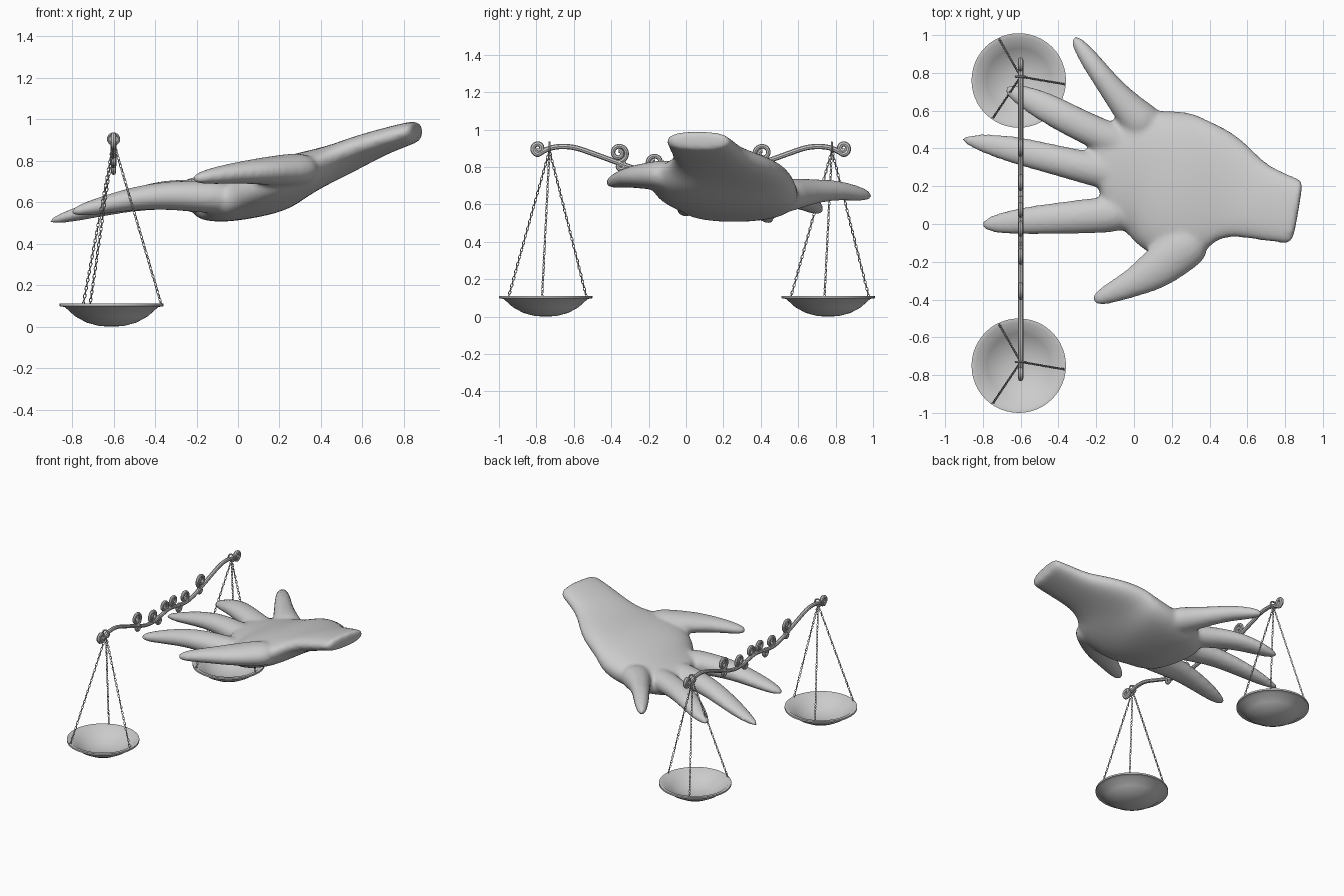
import bpy
import bmesh
from math import sin, cos, tau, pi, copysign
from mathutils import Vector, Matrix

default_cube = bpy.data.objects.get("Cube")
if default_cube:
    bpy.data.objects.remove(default_cube, do_unlink=True)

grey = bpy.data.materials.new("plain grey")
grey.use_nodes = True
grey.diffuse_color = (0.6, 0.6, 0.6, 1)
grey.node_tree.nodes["Principled BSDF"].inputs["Base Color"].default_value = grey.diffuse_color

BEAM_X = -0.6
BEAM_MID = 0.025


def finish(name, bm):
    """Turn a bmesh into a smooth shaded grey object."""
    bmesh.ops.recalc_face_normals(bm, faces=bm.faces)
    mesh = bpy.data.meshes.new(name)
    bm.to_mesh(mesh)
    bm.free()
    mesh.materials.append(grey)
    obj = bpy.data.objects.new(name, mesh)
    bpy.context.collection.objects.link(obj)
    smooth(obj)
    return obj


def smooth(obj):
    bpy.ops.object.select_all(action='DESELECT')
    obj.select_set(True)
    bpy.context.view_layer.objects.active = obj
    bpy.ops.object.shade_smooth_by_angle(angle=0.7)


def loft(bm, stations, power=1.0, sides=12):
    """Skin rounded sections; each station is x, y, z, half width, half height."""
    rings = []
    for i, (x, y, z, wide, high) in enumerate(stations):
        before = Vector(stations[max(i - 1, 0)][:2])
        after = Vector(stations[min(i + 1, len(stations) - 1)][:2])
        along = (after - before).normalized()
        side = Vector((along.y, -along.x, 0))
        ring = []
        for k in range(sides):
            c, s = cos(tau * k / sides), sin(tau * k / sides)
            u = copysign(abs(c) ** power, c) * wide
            v = copysign(abs(s) ** power, s) * high
            ring.append(bm.verts.new(Vector((x, y, z + v)) + side * u))
        rings.append(ring)
    for a, b in zip(rings, rings[1:]):
        for k in range(sides):
            n = (k + 1) % sides
            bm.faces.new((a[k], a[n], b[n], b[k]))
    bm.faces.new(rings[0])
    bm.faces.new(rings[-1])


# Open hand: palm, four fingers and thumb fused into one skin
palm = [
    (0.87, 0.06, 0.945, 0.17, 0.052), (0.85, 0.063, 0.94, 0.18, 0.055),
    (0.71, 0.1, 0.897, 0.2, 0.064), (0.6, 0.135, 0.855, 0.22, 0.072),
    (0.48, 0.195, 0.8, 0.305, 0.088), (0.36, 0.19, 0.75, 0.385, 0.108),
    (0.22, 0.195, 0.69, 0.42, 0.135), (0.08, 0.26, 0.645, 0.37, 0.125),
    (-0.05, 0.265, 0.61, 0.335, 0.11), (-0.16, 0.24, 0.605, 0.26, 0.1),
    (-0.2, 0.23, 0.605, 0.2, 0.07)]
fingers = {
    "index": [
        (0.0, 0.06, 0.62, 0.1, 0.09), (-0.2, 0.045, 0.63, 0.1, 0.08),
        (-0.4, 0.03, 0.635, 0.088, 0.068), (-0.6, 0.015, 0.6, 0.076, 0.052),
        (-0.74, 0.0, 0.567, 0.055, 0.036), (-0.81, -0.005, 0.552, 0.02, 0.018)],
    "middle": [
        (0.0, 0.25, 0.62, 0.1, 0.09), (-0.2, 0.285, 0.63, 0.095, 0.08),
        (-0.4, 0.335, 0.635, 0.083, 0.068), (-0.6, 0.385, 0.595, 0.08, 0.054),
        (-0.8, 0.43, 0.537, 0.058, 0.036), (-0.92, 0.45, 0.507, 0.016, 0.014)],
    "ring": [
        (0.0, 0.4, 0.62, 0.1, 0.09), (-0.15, 0.46, 0.635, 0.09, 0.08),
        (-0.3, 0.53, 0.645, 0.088, 0.07), (-0.45, 0.61, 0.635, 0.085, 0.058),
        (-0.59, 0.68, 0.59, 0.066, 0.042), (-0.69, 0.72, 0.562, 0.02, 0.02)],
    "little": [
        (0.1, 0.48, 0.64, 0.13, 0.1), (0.0, 0.58, 0.655, 0.1, 0.09),
        (-0.09, 0.68, 0.67, 0.075, 0.068), (-0.19, 0.81, 0.678, 0.06, 0.056),
        (-0.27, 0.92, 0.658, 0.05, 0.045), (-0.325, 0.995, 0.645, 0.022, 0.024)],
    "thumb": [
        (0.36, -0.06, 0.76, 0.12, 0.09), (0.22, -0.16, 0.755, 0.125, 0.08),
        (0.1, -0.255, 0.75, 0.11, 0.066), (-0.01, -0.315, 0.742, 0.078, 0.054),
        (-0.12, -0.365, 0.728, 0.06, 0.044), (-0.225, -0.41, 0.712, 0.034, 0.024)],
}
bm = bmesh.new()
loft(bm, palm, power=0.8)
for stations in fingers.values():
    loft(bm, stations)
hand = finish("hand", bm)
hand.modifiers.new("round", 'SUBSURF').levels = 2
skin = hand.modifiers.new("fuse", 'REMESH')
skin.mode = 'VOXEL'
skin.voxel_size = 0.014
skin.use_smooth_shade = True
relax = hand.modifiers.new("relax", 'SMOOTH')
relax.factor = 0.5
relax.iterations = 10


def tube(name, paths, radius):
    """Round bar along smooth paths of (distance, z) in the beam plane."""
    curve = bpy.data.curves.new(name, 'CURVE')
    curve.dimensions = '3D'
    curve.bevel_depth = radius
    curve.bevel_resolution = 2
    curve.resolution_u = 5
    curve.use_fill_caps = True
    for path in paths:
        spline = curve.splines.new('NURBS')
        spline.points.add(len(path) - 1)
        spline.use_endpoint_u = True
        spline.order_u = 3
        for point, (d, z) in zip(spline.points, path):
            point.co = (BEAM_X, BEAM_MID + d, z, 1)
    curve.materials.append(grey)
    obj = bpy.data.objects.new(name, curve)
    bpy.context.collection.objects.link(obj)
    bpy.ops.object.select_all(action='DESELECT')
    obj.select_set(True)
    bpy.context.view_layer.objects.active = obj
    bpy.ops.object.convert(target='MESH')
    smooth(obj)
    return obj


def spiral(d, z, radius, start, turns):
    """Inward curl around (d, z), from a start angle."""
    steps = 18
    path = []
    for i in range(steps + 1):
        t = i / steps
        r = radius * (1 - 0.75 * t)
        a = start + tau * turns * t
        path.append((d + r * cos(a), z + r * sin(a)))
    return path


# Balance beam, its two halves ending in small curls
half = [(0, 0.81), (0.1, 0.79), (0.2, 0.775), (0.3, 0.79), (0.42, 0.835),
        (0.53, 0.875), (0.63, 0.91), (0.73, 0.91), (0.79, 0.885)]
half += spiral(0.815, 0.9, 0.034, -pi / 2, 1.25)
mirrored = [(-d, z) for d, z in reversed(half[1:])]
tube("beam", [mirrored + half], 0.014)

# Scrolls decorating the beam
scrolls = [spiral(0.385, 0.875, 0.05, -pi / 2, -1.5),
           spiral(0.375, 0.805, 0.026, pi / 2, 1.2),
           spiral(0.19, 0.825, 0.046, -pi / 2, 1.5),
           spiral(0.12, 0.765, 0.03, pi / 2, -1.3),
           spiral(0.055, 0.845, 0.042, -pi / 2, -1.5)]
scrolls += [[(-d, z) for d, z in path] for path in scrolls]
tube("beam_scrolls", scrolls, 0.012)


def lathe(name, profile, centre):
    """Spin an (r, z) profile around a vertical axis."""
    bm = bmesh.new()
    verts = [bm.verts.new((r, 0, z)) for r, z in profile]
    edges = [bm.edges.new(pair) for pair in zip(verts, verts[1:])]
    bmesh.ops.spin(bm, geom=verts + edges, cent=(0, 0, 0), axis=(0, 0, 1),
                   angle=tau, steps=48, use_duplicate=False)
    bmesh.ops.remove_doubles(bm, verts=bm.verts, dist=0.0005)
    bmesh.ops.translate(bm, verts=bm.verts, vec=centre)
    return finish(name, bm)


def ring_mesh(major, minor, around, across):
    bpy.ops.mesh.primitive_torus_add(major_radius=major, minor_radius=minor,
                                     major_segments=around, minor_segments=across)
    obj = bpy.context.object
    mesh = obj.data
    bpy.data.objects.remove(obj)
    return mesh


def add_copy(bm, mesh, matrix):
    first = len(bm.verts)
    bm.from_mesh(mesh)
    bm.verts.ensure_lookup_table()
    bmesh.ops.transform(bm, matrix=matrix, verts=bm.verts[first:])


bowl = [(0, 0), (0.06, 0.004), (0.12, 0.02), (0.175, 0.05), (0.225, 0.095),
        (0.25, 0.099), (0.25, 0.111), (0.228, 0.111), (0.17, 0.064),
        (0.115, 0.034), (0.06, 0.019), (0, 0.015)]
link = ring_mesh(0.008, 0.0026, 8, 4)
loop = ring_mesh(0.026, 0.006, 20, 8)

# Pans, hanging loops and three chains on each side
for label, sign in (("right", -1), ("left", 1)):
    centre = Vector((-0.61, 0.005 + sign * 0.755, 0))
    lathe(label + "_pan", bowl, centre)
    hook = Vector((BEAM_X, BEAM_MID + sign * 0.755, 0.905))

    bm = bmesh.new()
    add_copy(bm, loop, Matrix.Translation(hook) @ Matrix.Rotation(pi / 2, 4, 'X'))
    finish(label + "_hanging_loop", bm)

    bm = bmesh.new()
    top = hook - Vector((0, 0, 0.015))
    for angle in (-0.08, -0.08 + tau / 3, -0.08 - tau / 3):
        foot = centre + Vector((0.24 * cos(angle), 0.24 * sin(angle), 0.11))
        span = foot - top
        turn = span.to_track_quat('X', 'Z').to_matrix().to_4x4()
        count = round(span.length / 0.02)
        for i in range(count + 1):
            twist = Matrix.Rotation(pi / 4 + pi / 2 * (i % 2), 4, 'X')
            stretch = Matrix.Diagonal((1.4, 0.8, 1, 1))
            add_copy(bm, link, Matrix.Translation(top + span * i / count) @ turn @ twist @ stretch)
    finish(label + "_chains", bm)
